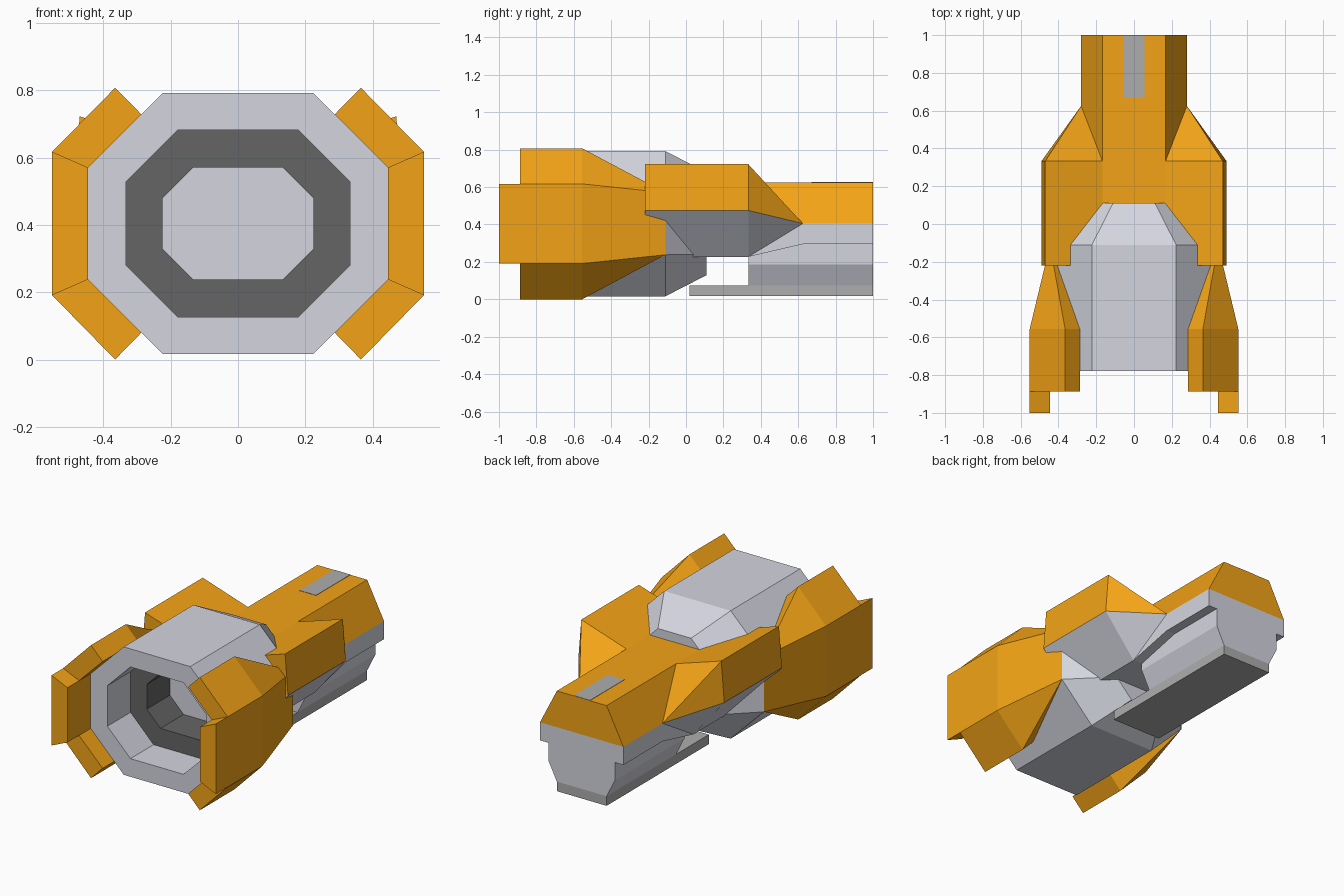
import bpy, bmesh

if "Cube" in bpy.data.objects:
    bpy.data.objects.remove(bpy.data.objects["Cube"])


def material(name, rgb):
    m = bpy.data.materials.new(name)
    m.diffuse_color = (*rgb, 1)
    m.use_nodes = True
    m.node_tree.nodes["Principled BSDF"].inputs["Base Color"].default_value = m.diffuse_color
    return m


LIGHT = material("light_grey", (0.66, 0.67, 0.74))
DARK = material("dark_grey", (0.13, 0.13, 0.13))
TRIM = material("trim_grey", (0.42, 0.42, 0.42))
ORANGE = material("orange", (0.9, 0.37, 0.008))


def loft(name, sections, mats, closed=True, mirror=True, flip=False,
         end_cap=True, bands=None):
    """Skin (y, [(x, z)...]) sections; bands gives a material slot per span."""
    bm = bmesh.new()
    rings = [[bm.verts.new((x, y, z)) for x, z in pts] for y, pts in sections]
    n = len(rings[0])
    for k, (a, b) in enumerate(zip(rings, rings[1:])):
        for i in range(n if closed else n - 1):
            j = (i + 1) % n
            tris = ([(a[i], a[j], b[i]), (a[j], b[j], b[i])] if flip
                    else [(a[i], a[j], b[j]), (a[i], b[j], b[i])])
            for t in tris:
                bm.faces.new(t).material_index = bands[k] if bands else 0
    bm.faces.new(rings[0])
    if end_cap:
        bm.faces.new(rings[-1])
    bmesh.ops.remove_doubles(bm, verts=bm.verts, dist=1e-4)
    if mirror:
        bmesh.ops.mirror(bm, geom=bm.verts[:] + bm.edges[:] + bm.faces[:],
                         axis='X', merge_dist=1e-4)
        bmesh.ops.remove_doubles(bm, verts=bm.verts, dist=1e-4)
    bmesh.ops.dissolve_limit(bm, angle_limit=0.01, verts=bm.verts,
                             edges=bm.edges, delimit={'MATERIAL'})
    bmesh.ops.recalc_face_normals(bm, faces=bm.faces)
    me = bpy.data.meshes.new(name)
    bm.to_mesh(me)
    bm.free()
    for m in mats:
        me.materials.append(m)
    ob = bpy.data.objects.new(name, me)
    bpy.context.collection.objects.link(ob)
    return ob


ZC = 0.404  # height of the barrel axis


def octagon(w, h, c):
    half = [(w - c, h), (w, h - c), (w, c - h), (w - c, -h)]
    return [(x, ZC + z) for x, z in half + [(-x, z) for x, z in reversed(half)]]


def box(name, x, y0, y1, z0, z1, mat):
    prof = [(x, z1), (x, z0), (-x, z0), (-x, z1)]
    return loft(name, [(y0, prof), (y1, prof)], [mat], mirror=False)


# Barrel: tapered rear, outer wall, stepped bore with dark inner ring
outer, bore, core = (octagon(.445, .388, .222), octagon(.333, .278, .155),
                     octagon(.224, .167, .092))
loft("barrel", [(.11, octagon(.222, .275, .111)), (-.11, outer), (-.777, outer),
                (-.777, bore), (-.555, bore), (-.555, core), (-.333, core)],
     [LIGHT, DARK], mirror=False, bands=[0, 0, 0, 0, 1, 1])

# Side fins: C-shaped shells that taper into the barrel sides
hi, lo = (.445, ZC + .166), (.445, ZC - .166)
shell = [(.365, .807), (.552, .617), (.552, .191), (.365, 0),
         (.287, .08), lo, hi, (.287, .728)]
tip = [hi, hi, lo, lo, lo, lo, hi, hi]
loft("side_fins", [(-.888, shell), (-.555, shell), (-.11, tip)], [ORANGE],
     end_cap=False)
lip = [shell[1], shell[2], lo, hi]
loft("fin_front_lips", [(-1, lip), (-.888, lip)], [ORANGE])

# Upper hull with raised shoulders narrowing to the tail
wide = [(0, .625), (.167, .625), (.47, .722), (.49, .475), (0, .475)]
slim = [(0, .625), (.167, .625), (.28, .405), (.28, .405), (0, .405)]
loft("upper_hull", [(-.22, wide), (.333, wide), (.625, slim), (1, slim)],
     [ORANGE], closed=False)

# Grey underside of the hull
wide = [(0, .475), (.49, .475), (.283, .227), (0, .227)]
slim = [(0, .405), (.28, .405), (.28, .295), (0, .295)]
loft("lower_hull", [(-.22, wide), (.333, wide), (.625, slim), (1, slim)],
     [LIGHT], closed=False, flip=True)

# Keel block, bottom plate and top inlay
keel = [(0, .31), (.222, .31), (.222, .185), (.167, .075), (0, .075)]
loft("keel", [(.333, keel), (1, keel)], [LIGHT], closed=False)
box("bottom_plate", .167, .02, 1, .017, .075, TRIM)
box("top_inlay", .055, .67, .999, .6, .627, TRIM)
